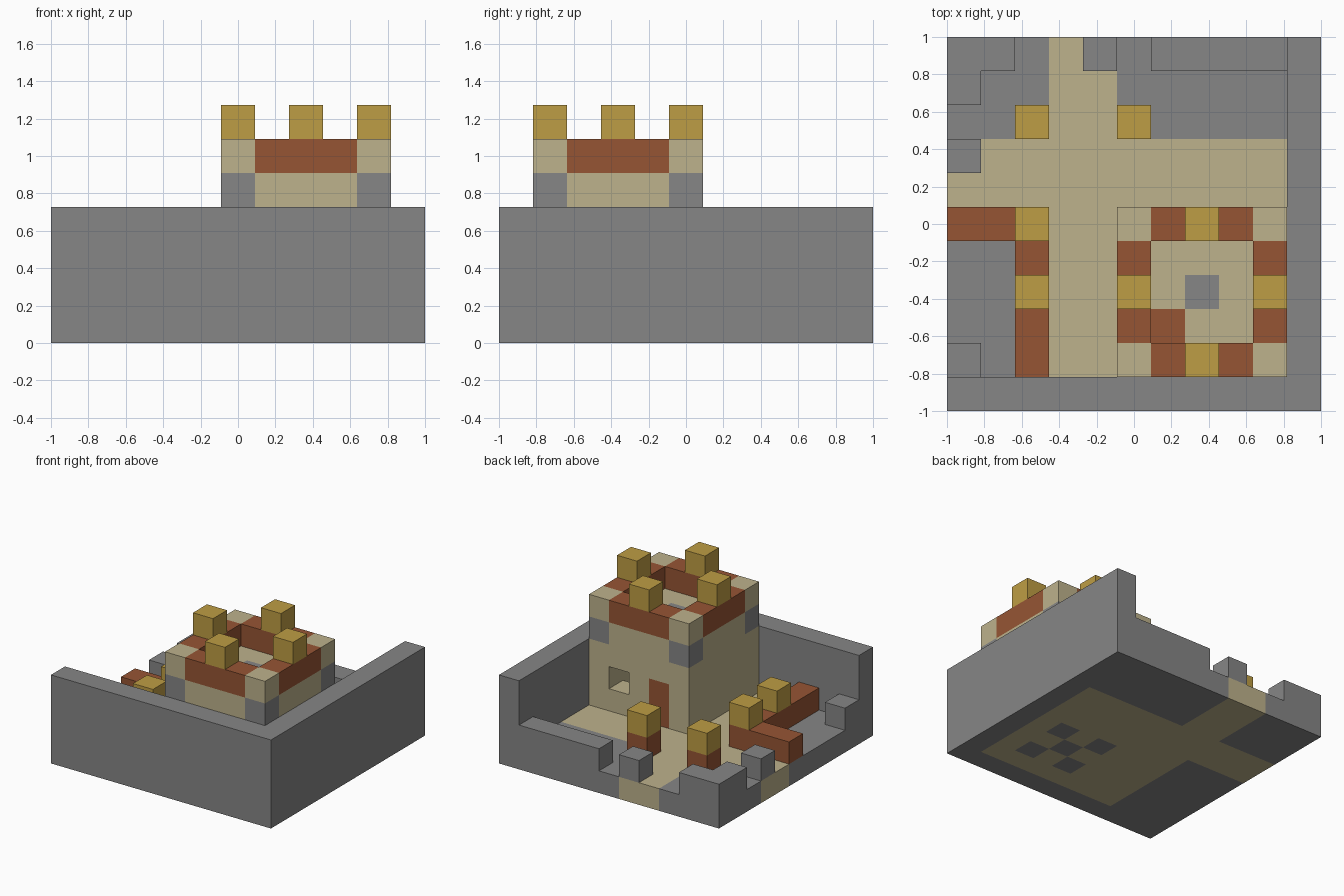
import bpy
import bmesh
from mathutils import Vector

if "Cube" in bpy.data.objects:
    bpy.data.objects.remove(bpy.data.objects["Cube"], do_unlink=True)

N = 11
S = 2 / N

COLOURS = {
    "stone_grey": (0.238, 0.238, 0.238, 1),
    "sandstone": (0.509, 0.445, 0.262, 1),
    "brick_red": (0.305, 0.091, 0.034, 1),
    "gold": (0.515, 0.337, 0.058, 1),
}
materials = {}
for name, colour in COLOURS.items():
    mat = bpy.data.materials.new(name)
    mat.use_nodes = True
    mat.diffuse_color = colour
    mat.node_tree.nodes["Principled BSDF"].inputs["Base Color"].default_value = colour
    materials[name] = mat
GREY, SAND, RED, GOLD = COLOURS

cells = {}


def fill(part, colour, xs, ys, zs):
    """Fill an inclusive range of unit blocks; later calls overwrite."""
    spans = [range(v, v + 1) if isinstance(v, int) else range(v[0], v[1] + 1)
             for v in (xs, ys, zs)]
    for i in spans[0]:
        for j in spans[1]:
            for k in spans[2]:
                cells[i, j, k] = (part, colour)


# Ground slab with the sand courtyard and two gate paths
fill("ground", GREY, (0, 10), (0, 10), 0)
fill("ground", SAND, (3, 9), (1, 7), 0)
fill("ground", SAND, (3, 4), (8, 10), 0)
fill("ground", SAND, (0, 2), (6, 7), 0)

# High outer walls, then the low broken walls with gate stones
fill("high_wall", GREY, (0, 10), 0, (1, 3))
fill("high_wall", GREY, 10, (0, 10), (1, 3))
fill("low_wall", GREY, (6, 9), 10, 1)
fill("low_wall", GREY, (0, 1), 10, 1)
fill("low_wall", GREY, 0, 9, 1)
fill("low_wall", GREY, 0, 1, 1)
fill("gate_stones", GREY, 4, 10, 1)
fill("gate_stones", GREY, 0, 7, 1)

# Hollow tower with a roof deck and a brick parapet
fill("tower", SAND, (5, 9), (1, 5), (1, 4))
fill("tower_parapet", RED, (5, 9), (1, 5), 5)
for hollow in ((1, 2, 3), (5,)):
    for k in hollow:
        for i in range(6, 9):
            for j in range(2, 5):
                del cells[i, j, k]
for i in (5, 9):
    for j in (1, 5):
        fill("tower", GREY, i, j, 4)
        fill("tower_parapet", SAND, i, j, 5)

# Tower door, window opening, roof hatch and floor pattern
fill("tower", RED, 6, 5, (1, 2))
del cells[8, 5, 2]
fill("tower", RED, 6, 2, 4)
fill("tower", GREY, 7, 3, 4)
for i, j in ((6, 2), (6, 4), (8, 2), (8, 4), (7, 3)):
    fill("ground", GREY, i, j, 0)

# Gold merlons on the tower
for i, j in ((7, 1), (7, 5), (5, 3), (9, 3)):
    fill("tower_merlons", GOLD, i, j, 6)

# Brick fence and free-standing posts, with gold caps
fill("brick_fence", RED, 2, (1, 5), 1)
fill("brick_fence", RED, (0, 1), 5, 1)
for i, j in ((2, 3), (2, 5)):
    fill("brick_fence", GOLD, i, j, 2)
for i, j in ((2, 8), (5, 8)):
    fill("gate_posts", RED, i, j, 1)
    fill("gate_posts", GOLD, i, j, 2)


def build(part):
    """Skin the exposed sides of one part's blocks."""
    bm = bmesh.new()
    names = []
    for cell, (owner, colour) in cells.items():
        if owner != part:
            continue
        if colour not in names:
            names.append(colour)
        for axis in range(3):
            for side in (-1, 1):
                n = Vector((0, 0, 0))
                n[axis] = side
                if tuple(c + int(d) for c, d in zip(cell, n)) in cells:
                    continue
                u = Vector((0, 0, 0))
                u[(axis + 1) % 3] = 0.5
                v = n.cross(u)
                mid = Vector(cell) + Vector((0.5, 0.5, 0.5)) + n / 2
                corners = (mid - u - v, mid + u - v, mid + u + v, mid - u + v)
                face = bm.faces.new([bm.verts.new(c) for c in corners])
                face.material_index = names.index(colour)
    bmesh.ops.remove_doubles(bm, verts=bm.verts[:], dist=0.001)
    for v in bm.verts:
        v.co = (v.co - Vector((N / 2, N / 2, 0))) * S
    mesh = bpy.data.meshes.new(part)
    bm.to_mesh(mesh)
    bm.free()
    for name in names:
        mesh.materials.append(materials[name])
    bpy.context.collection.objects.link(bpy.data.objects.new(part, mesh))


for part in dict.fromkeys(owner for owner, _ in cells.values()):
    build(part)
